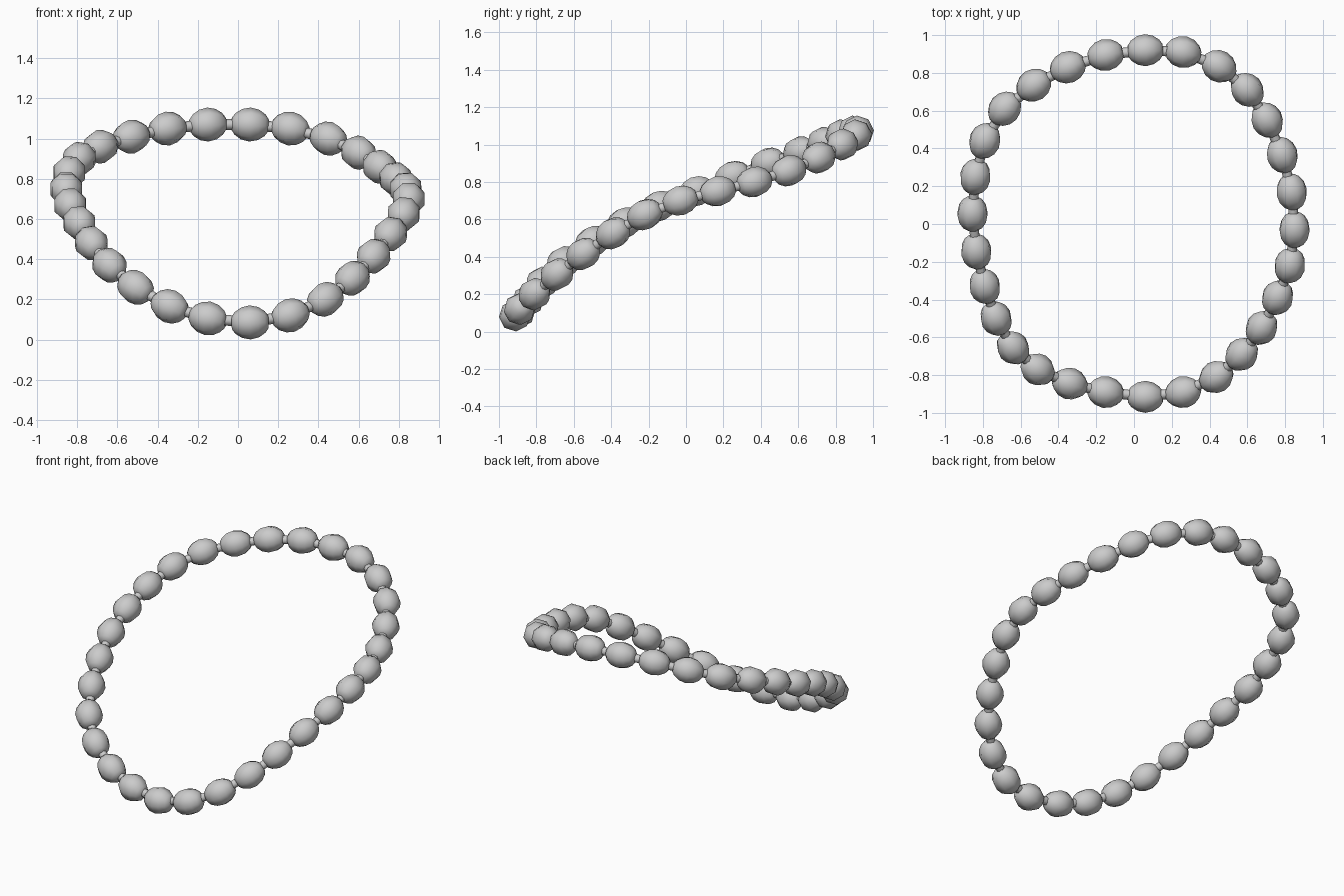
import bpy, bmesh, math
from mathutils import Vector, Matrix

if "Cube" in bpy.data.objects:
    bpy.data.objects.remove(bpy.data.objects["Cube"])

# bead centres around the loop, clockwise from the back
CENTRES = [Vector(p) for p in (
    (.06, .92, 1.07), (.26, .91, 1.05), (.45, .835, 1.0), (.60, .71, .93),
    (.705, .55, .86), (.785, .365, .80), (.835, .17, .75), (.85, -.03, .70),
    (.825, -.22, .625), (.76, -.39, .525), (.675, -.55, .415), (.57, -.69, .305),
    (.435, -.81, .20), (.26, -.89, .12), (.06, -.915, .085), (-.15, -.89, .105),
    (-.34, -.845, .165), (-.51, -.77, .26), (-.64, -.655, .37), (-.73, -.50, .48),
    (-.79, -.33, .58), (-.835, -.145, .67), (-.855, .055, .75), (-.84, .25, .83),
    (-.79, .44, .90), (-.685, .61, .96), (-.53, .735, 1.01), (-.35, .83, 1.05),
    (-.15, .895, 1.07))]
COUNT = len(CENTRES)
SIDES = 8

# half profile of a bead: distance along the cord, radius
HALF = [(.092, .03), (.075, .054), (.042, .076)]
PROFILE = [(-a, r) for a, r in HALF] + [(0, .085)] + HALF[::-1]


def frame(i):
    """Bead axis follows the cord; one side stays level."""
    axis = (CENTRES[(i + 1) % COUNT] - CENTRES[i - 1]).normalized()
    out = axis.cross(Vector((0, -.5, 1))).normalized()
    return axis, out, axis.cross(out)


def ring(bm, centre, u, v, radius):
    step = 2 * math.pi / SIDES
    return [bm.verts.new(centre + radius * (math.cos((k + .5) * step) * u
                                            + math.sin((k + .5) * step) * v))
            for k in range(SIDES)]


def bridge(bm, a, b):
    for k in range(SIDES):
        n = (k + 1) % SIDES
        bm.faces.new((a[k], a[n], b[n], b[k]))


def finish(bm, name):
    bmesh.ops.recalc_face_normals(bm, faces=bm.faces)
    mesh = bpy.data.meshes.new(name)
    bm.to_mesh(mesh)
    bm.free()
    for p in mesh.polygons:
        p.use_smooth = True
    bpy.context.collection.objects.link(bpy.data.objects.new(name, mesh))


# beads
for i, c in enumerate(CENTRES):
    bm = bmesh.new()
    axis, u, v = frame(i)
    rings = [ring(bm, c + axis * a, u, v, r) for a, r in PROFILE]
    for a, b in zip(rings, rings[1:]):
        bridge(bm, a, b)
    bm.faces.new(rings[0])
    bm.faces.new(rings[-1])
    finish(bm, f"bead_{i + 1:02d}")

# cord running through the beads
bm = bmesh.new()
rings = [ring(bm, c, *frame(i)[1:], .027) for i, c in enumerate(CENTRES)]
for i in range(COUNT):
    bridge(bm, rings[i - 1], rings[i])
finish(bm, "cord")
